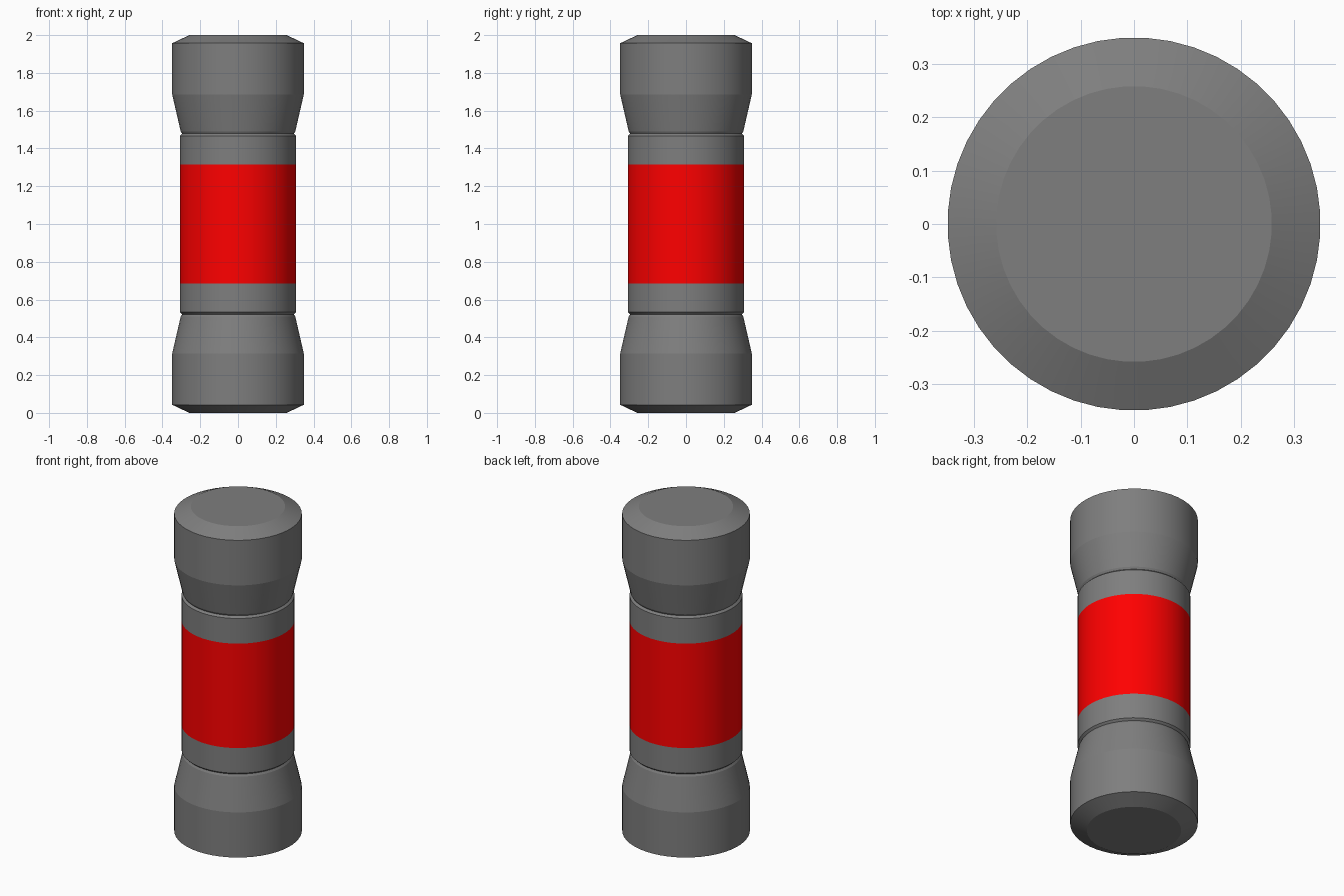
import bpy, bmesh, math

if "Cube" in bpy.data.objects:
    bpy.data.objects.remove(bpy.data.objects["Cube"])

SIDES = 48


def paint(name, colour):
    mat = bpy.data.materials.new(name)
    mat.diffuse_color = colour
    mat.use_nodes = True
    mat.node_tree.nodes["Principled BSDF"].inputs["Base Color"].default_value = mat.diffuse_color
    return mat


GREY = paint("dark_grey", (0.21, 0.21, 0.21, 1))
RED = paint("red", (1.0, 0.0, 0.0, 1))


def lathe(name, profile, mat, mirrored=False, capped=True):
    """Spin a (radius, z) profile round the z axis; optionally flip it about z = 1."""
    if mirrored:
        profile = [(r, 2 - z) for r, z in reversed(profile)]
    bm = bmesh.new()
    rings = []
    for r, z in profile:
        ring = []
        for i in range(SIDES):
            a = 2 * math.pi * (i + 0.5) / SIDES
            ring.append(bm.verts.new((r * math.cos(a), r * math.sin(a), z)))
        rings.append(ring)
    for low, high in zip(rings, rings[1:]):
        for i in range(SIDES):
            j = (i + 1) % SIDES
            bm.faces.new((low[i], low[j], high[j], high[i])).smooth = True
    if capped:
        bm.faces.new(rings[0][::-1])
        bm.faces.new(rings[-1])
    # Crisp rings between the smooth bands
    for e in bm.edges:
        if abs(e.verts[0].co.z - e.verts[1].co.z) < 1e-5:
            e.smooth = False
    mesh = bpy.data.meshes.new(name)
    bm.to_mesh(mesh)
    bm.free()
    mesh.materials.append(mat)
    obj = bpy.data.objects.new(name, mesh)
    bpy.context.collection.objects.link(obj)
    return obj


# Flared end caps with a chamfered rim
cap = [(0.297, 1.478), (0.304, 1.49), (0.349, 1.685), (0.349, 1.957), (0.258, 2.0)]
lathe("top_cap", cap, GREY)
lathe("bottom_cap", cap, GREY, mirrored=True)

# Grey collars either side of the band, with a small groove against each cap
collar = [(0.309, 1.315), (0.309, 1.467), (0.297, 1.478)]
lathe("top_collar", collar, GREY)
lathe("bottom_collar", collar, GREY, mirrored=True)

# Red centre band
lathe("red_band", [(0.309, 0.685), (0.309, 1.315)], RED, capped=False)
